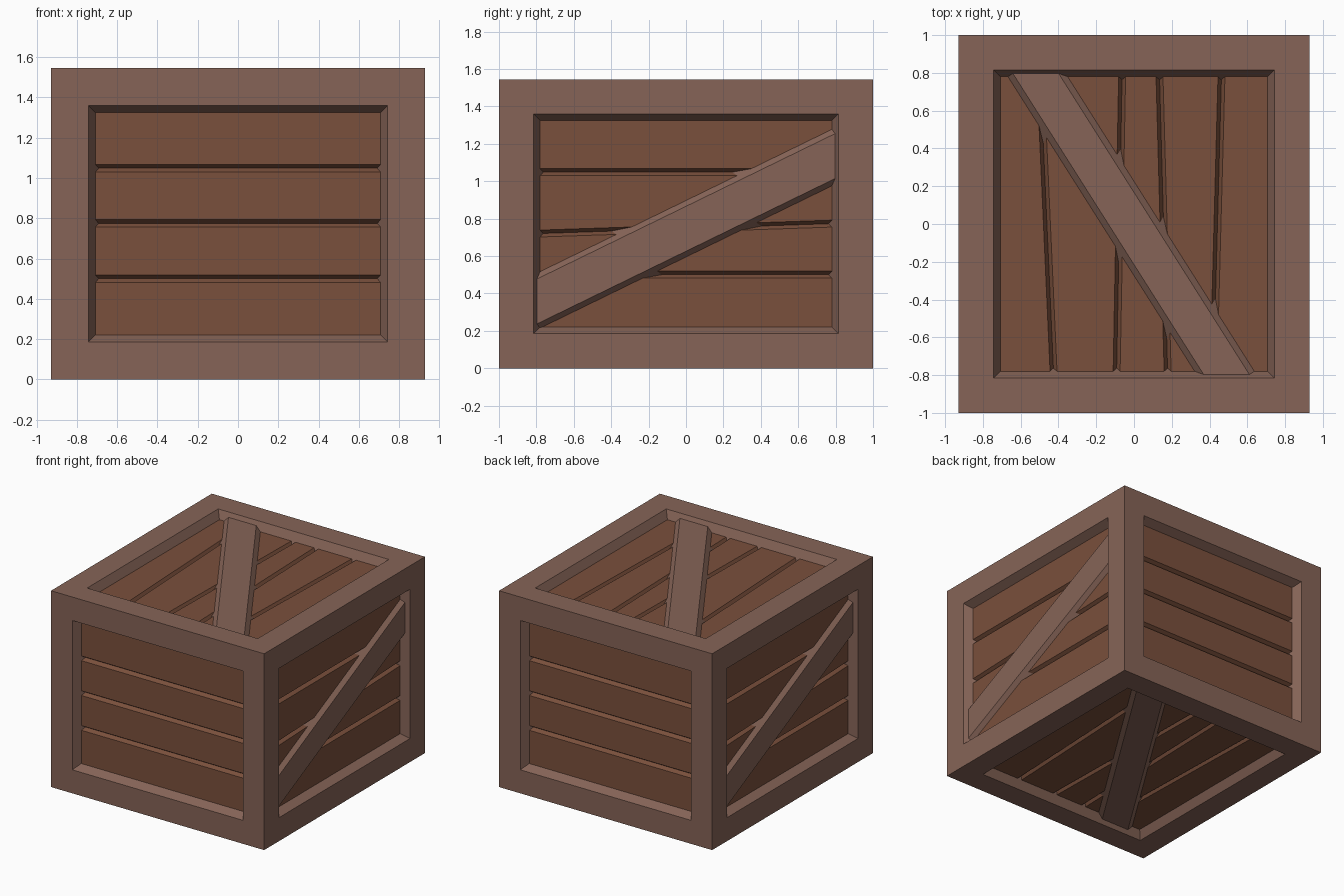
import bpy, bmesh
from mathutils import Matrix, Vector

if "Cube" in bpy.data.objects:
    bpy.data.objects.remove(bpy.data.objects["Cube"])

HX, HY, HZ = 0.928, 1.0, 0.7725      # half sizes of the crate
BORDER = 0.185                       # frame board width
DEPTH, SLOPE = 0.062, 0.035          # plank surface depth, wall slant at that depth
GROOVE_W, GROOVE_D = 0.0185, 0.03    # V groove half width and depth
FULL = DEPTH + GROOVE_D              # walls continue to the groove bottoms
FULL_SLOPE = SLOPE * FULL / DEPTH
BRACE_DEPTH = 0.032                  # brace face, below the frame face
CENTRE = Vector((0, 0, HZ))


def material(name, rgb):
    m = bpy.data.materials.new(name)
    m.diffuse_color = (*rgb, 1)
    m.use_nodes = True
    m.node_tree.nodes["Principled BSDF"].inputs["Base Color"].default_value = m.diffuse_color
    return m


frame_mat = material("frame_wood", (0.238, 0.127, 0.095))
plank_mat = material("plank_wood", (0.195, 0.080, 0.045))


def add_object(name, bm, mat):
    me = bpy.data.meshes.new(name)
    bm.to_mesh(me)
    bm.free()
    me.materials.append(mat)
    ob = bpy.data.objects.new(name, me)
    bpy.context.collection.objects.link(ob)
    return ob


def side_matrix(u, v, dist):
    """Local u, v and outward normal of one crate side."""
    u, v = Vector(u), Vector(v)
    n = u.cross(v)
    m = Matrix((u, v, n)).transposed().to_4x4()
    m.translation = CENTRE + n * dist
    return m


def planks(name, m, hu, hv, grooves):
    """Plank sheet with V grooves; each groove is its centre at both ends."""
    bm = bmesh.new()
    inset = BORDER + FULL_SLOPE
    hu, hv = hu - inset, hv - inset
    rows = [(-hv, -hv, DEPTH)]
    for a, b in grooves:
        rows += [(a - GROOVE_W, b - GROOVE_W, DEPTH), (a, b, FULL),
                 (a + GROOVE_W, b + GROOVE_W, DEPTH)]
    rows.append((hv, hv, DEPTH))
    # sheet is widened so its flat rim tucks into the slanted walls
    tuck = FULL_SLOPE - SLOPE
    rows[0] = (-hv - tuck, -hv - tuck, DEPTH)
    rows[-1] = (hv + tuck, hv + tuck, DEPTH)
    pairs = [(bm.verts.new(m @ Vector((-hu - tuck, a, -d))),
              bm.verts.new(m @ Vector((hu + tuck, b, -d)))) for a, b, d in rows]
    for p, q in zip(pairs, pairs[1:]):
        bm.faces.new((p[0], p[1], q[1], q[0]))
    add_object(name, bm, plank_mat)


def brace(name, m, hu, start, end, half, flare):
    """Diagonal board with slanted sides, cut to fit the slanted walls."""
    bm = bmesh.new()
    rings = []
    reach = hu - BORDER - SLOPE * BRACE_DEPTH / DEPTH
    for d in (FULL, BRACE_DEPTH):
        u = hu - BORDER - SLOPE * d / DEPTH
        h = half + flare * (d - BRACE_DEPTH) / (DEPTH - BRACE_DEPTH)
        mid, k = (start + end) / 2, (end - start) / 2 / reach
        rings.append([bm.verts.new(m @ Vector((s * u, mid + k * s * u + t * h, -d)))
                      for s, t in ((-1, -1), (1, -1), (1, 1), (-1, 1))])
    low, top = rings
    bm.faces.new(top)
    for i in range(4):
        j = (i + 1) % 4
        bm.faces.new((low[i], low[j], top[j], top[i]))
    add_object(name, bm, frame_mat)


# Outer frame: box with a slanted recess in every side
bm = bmesh.new()
bmesh.ops.create_cube(bm, size=2, matrix=Matrix.Translation(CENTRE) @ Matrix.Diagonal((HX, HY, HZ, 1)))
sides = bm.faces[:]
bmesh.ops.inset_individual(bm, faces=sides, thickness=BORDER, use_even_offset=True)
bmesh.ops.inset_individual(bm, faces=sides, thickness=FULL_SLOPE, depth=-FULL, use_even_offset=True)
bmesh.ops.delete(bm, geom=sides, context='FACES')
add_object("crate_frame", bm, frame_mat)

X, Y, Z = (1, 0, 0), (0, 1, 0), (0, 0, 1)
NX, NY = (-1, 0, 0), (0, -1, 0)

# Front and back: straight horizontal planks
for name, u in (("front", X), ("back", NX)):
    planks(name + "_planks", side_matrix(u, Z, HY), HX, HZ,
           [(g, g) for g in (-0.272, 0.002, 0.276)])

# Left and right: horizontal planks with a rising brace
for name, u in (("right", Y), ("left", NY)):
    m = side_matrix(u, Z, HX)
    planks(name + "_planks", m, HY, HZ, [(-0.272, -0.272), (-0.052, 0.001), (0.276, 0.276)])
    brace(name + "_brace", m, HY, -0.415, 0.362, 0.12, 0.031)

# Top and bottom: uneven lengthwise planks with a diagonal brace
for name, v in (("top", NX), ("bottom", X)):
    m = side_matrix(Y, v, HZ)
    planks(name + "_planks", m, HY, HX,
           [(-0.421, -0.463), (-0.178, -0.135), (0.092, 0.063), (0.426, 0.496)])
    brace(name + "_brace", m, HY, -0.49, 0.52, 0.121, 0.037)
